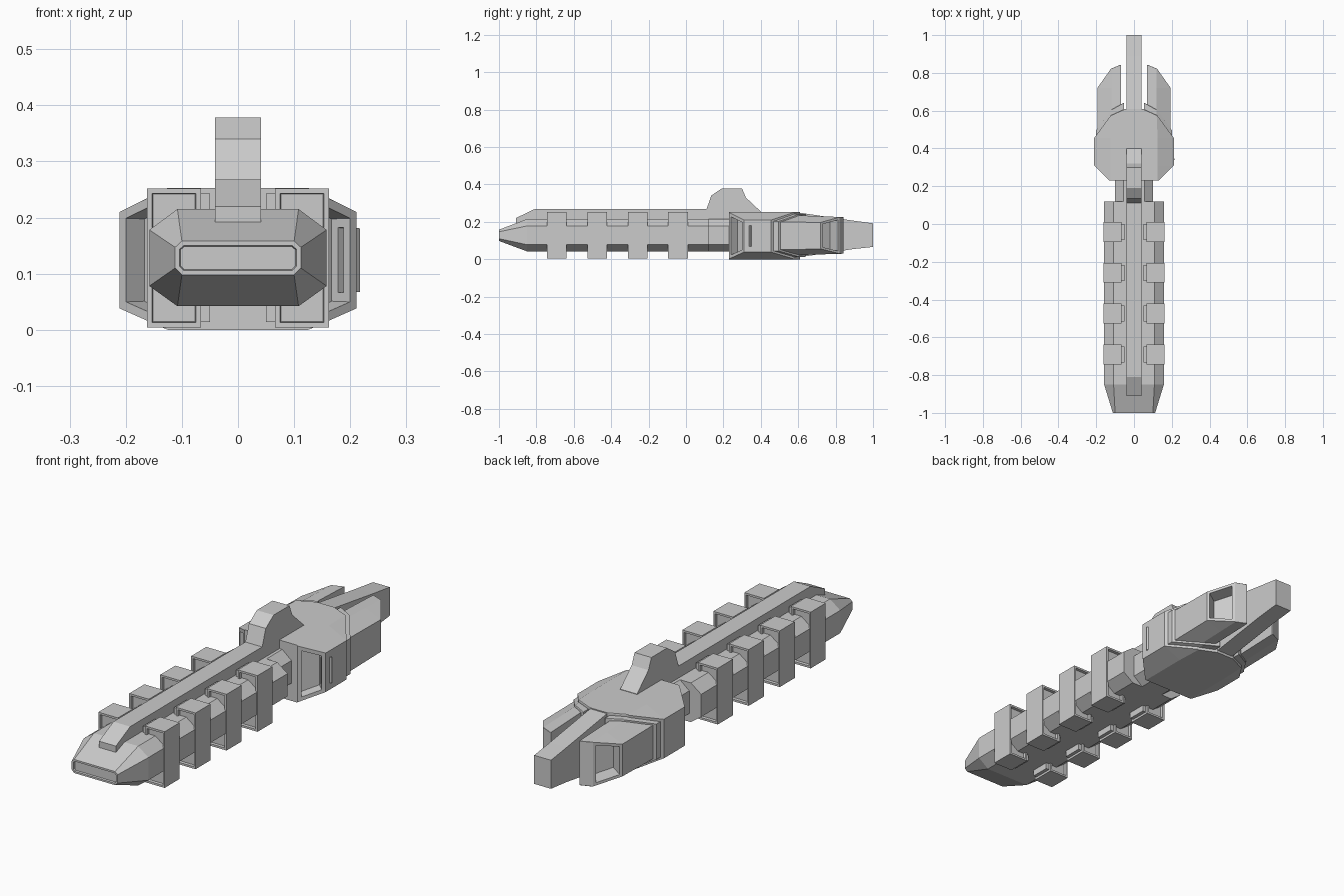
import bpy, bmesh
from mathutils import Vector

if "Cube" in bpy.data.objects:
    bpy.data.objects.remove(bpy.data.objects["Cube"])


def loft(name, rings, mirror=False, recess=()):
    """Skin matching rings; recess = (direction, border, depth) for sunken faces."""
    bm = bmesh.new()
    vs = [[bm.verts.new(p) for p in r] for r in rings]
    n = len(rings[0])
    for a, b in zip(vs, vs[1:]):
        for i in range(n):
            bm.faces.new((a[i], a[(i + 1) % n], b[(i + 1) % n], b[i]))
    bm.faces.new(vs[0])
    bm.faces.new(vs[-1])
    bmesh.ops.recalc_face_normals(bm, faces=bm.faces)
    for d, border, depth in recess:
        d = Vector(d).normalized()
        bm.normal_update()
        fs = [f for f in bm.faces if f.normal.dot(d) > 0.98 and f.calc_area() > 0.003]
        bmesh.ops.inset_individual(bm, faces=fs, thickness=border, use_even_offset=True)
        bmesh.ops.inset_individual(bm, faces=fs, thickness=0.002, depth=-depth)
    me = bpy.data.meshes.new(name)
    bm.to_mesh(me)
    bm.free()
    ob = bpy.data.objects.new(name, me)
    bpy.context.collection.objects.link(ob)
    if mirror:
        ob.modifiers.new("Mirror", 'MIRROR')
    return ob


def octagon(y, w, t, z0, s0, s1, z1):
    """Full section: w side half-width, t flat half-width."""
    return [(t, y, z0), (w, y, s0), (w, y, s1), (t, y, z1),
            (-t, y, z1), (-w, y, s1), (-w, y, s0), (-t, y, z0)]


def half_section(y, xi, t, w, z0, s0, s1, z1):
    """One-sided section with a flat inner wall at xi."""
    return [(xi, y, z0), (t, y, z0), (w, y, s0), (w, y, s1), (t, y, z1), (xi, y, z1)]


def slab(name, hw, profile):
    return loft(name, [[(x, y, z) for y, z in profile] for x in (-hw, hw)])


# Long hull with blunt nose and sunken nose panel
loft("hull", [octagon(-1.0, .112, .1, .098, .11, .147, .158),
              octagon(-.85, .158, .108, .042, .078, .178, .215),
              octagon(.12, .158, .108, .042, .078, .178, .215)],
     recess=[((0, -1, 0), .008, .008)])
loft("neck", [octagon(y, .1, .055, .042, .078, .178, .215) for y in (.1, .26)])

# Dorsal spine rising into the bridge
slab("spine_and_bridge", .041,
     [(-.91, .17), (-.91, .22), (-.81, .268), (.11, .268), (.135, .34), (.19, .378),
      (.30, .378), (.32, .33), (.40, .255), (.40, .2), (.1, .17)])

# Four ribs on each side, recessed on their front and rear faces
rib = loft("ribs", [[(.066, y, .004), (.162, y, .004), (.162, y, .252), (.066, y, .252)]
                    for y in (-.743, -.638)], mirror=True,
           recess=[((0, -1, 0), .009, .012), ((0, 1, 0), .009, .012)])
lip = loft("rib_inner_lips", [[(.05, y, .014), (.07, y, .014), (.07, y, .243), (.05, y, .243)]
                              for y in (-.733, -.648)], mirror=True)
for ob in (rib, lip):
    arr = ob.modifiers.new("Array", 'ARRAY')
    arr.count = 4
    arr.use_relative_offset = False
    arr.use_constant_offset = True
    arr.constant_offset_displace = (0, .216, 0)

# Engine block with slanted intakes
loft("engine_block", [octagon(.23, .13, .125, 0, .002, .25, .253),
                      octagon(.31, .211, .125, 0, .038, .21, .253),
                      octagon(.455, .211, .125, 0, .038, .21, .253),
                      octagon(.575, .123, .12, 0, .002, .25, .253),
                      octagon(.61, .045, .042, 0, .002, .25, .253)],
     recess=[((.7, -.7, 0), .016, .045), ((-.7, -.7, 0), .016, .045)])

# Stepped collars between block and engine pods
loft("engine_collars", [half_section(.42, .052, .118, .202, .012, .045, .202, .243),
                        half_section(.495, .052, .118, .202, .012, .045, .202, .243),
                        half_section(.605, .052, .118, .121, .012, .013, .241, .243),
                        half_section(.64, .052, .055, .057, .012, .013, .241, .243)], mirror=True)

# Engine pods with deep slanted nozzles
loft("engine_pods", [half_section(.45, .07, .12, .194, .018, .05, .2, .24),
                     half_section(.72, .07, .12, .194, .026, .055, .197, .23),
                     half_section(.822, .07, .12, .122, .029, .03, .225, .226),
                     half_section(.842, .07, .073, .075, .03, .031, .224, .225)], mirror=True,
     recess=[((.1, .071, 0), .012, .07)])

# Central tail boom
slab("tail_boom", .041, [(.5, .01), (.5, .25), (.6, .25), (.89, .207), (1.0, .192),
                         (1.0, .066), (.89, .054), (.6, .01)])
